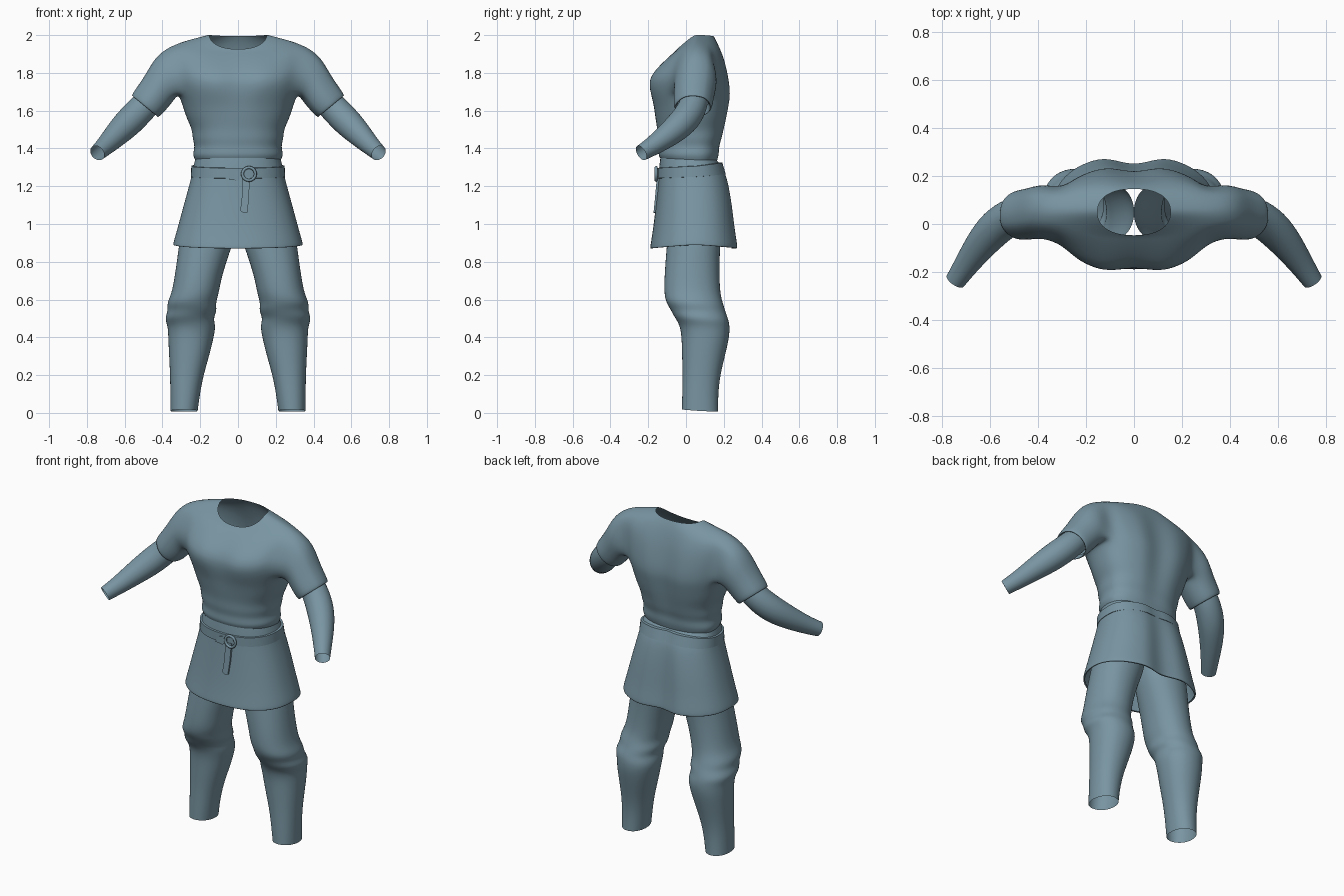
import bpy, bmesh, math
from mathutils import Vector

if "Cube" in bpy.data.objects:
    bpy.data.objects.remove(bpy.data.objects["Cube"])

N = 24
cloth = bpy.data.materials.new("blue_grey_cloth")
cloth.diffuse_color = (.19, .30, .36, 1)
cloth.use_nodes = True
cloth.node_tree.nodes["Principled BSDF"].inputs["Base Color"].default_value = cloth.diffuse_color


def ring(zf, zs, zb, hx, yf, yb, yc=0.05, p=2.3, gf=0.0, gb=0.0, cx=0.0, n=N):
    """Superellipse ring; separate heights front/side/back, grooves at x = 0."""
    pts = []
    for i in range(n):
        a = 2 * math.pi * i / n
        c, s = math.cos(a), math.sin(a)
        x = math.copysign(abs(c) ** (2 / p), c) * hx
        sy = math.copysign(abs(s) ** (2 / p), s)
        y = yc + sy * ((yb - yc) if s > 0 else (yc - yf))
        y -= math.copysign(1, s) * (gb if s > 0 else gf) * math.exp(-(x / 0.05) ** 2)
        z = zs + ((zb - zs) if s > 0 else (zf - zs)) * abs(s)
        pts.append(Vector((x + cx, y, z)))
    return pts


def finish(bm, name, subsurf=0, mirror=False, angle=180):
    bmesh.ops.recalc_face_normals(bm, faces=bm.faces)
    me = bpy.data.meshes.new(name)
    bm.to_mesh(me)
    bm.free()
    me.materials.append(cloth)
    ob = bpy.data.objects.new(name, me)
    bpy.context.collection.objects.link(ob)
    if mirror:
        ob.modifiers.new("Mirror", "MIRROR")
    if subsurf:
        m = ob.modifiers.new("Subsurf", "SUBSURF")
        m.levels = m.render_levels = subsurf
    bpy.ops.object.select_all(action="DESELECT")
    ob.select_set(True)
    bpy.context.view_layer.objects.active = ob
    bpy.ops.object.shade_smooth_by_angle(angle=math.radians(angle))
    return ob


def loft(rings, skip=lambda r, c: False):
    """Joins successive rings with quads, leaving out skipped cells."""
    bm = bmesh.new()
    vs = [[bm.verts.new(p) for p in r] for r in rings]
    n = len(rings[0])
    for r in range(len(vs) - 1):
        for c in range(n):
            if not skip(r, c):
                d = (c + 1) % n
                bm.faces.new((vs[r][c], vs[r][d], vs[r + 1][d], vs[r + 1][c]))
    return bm, vs


# Shirt body: z front/side/back, half width, y front/back, grooves front/back
body = [
    (1.35, 1.34, 1.33, .230, -.140, .168, 0, .005),
    (1.37, 1.37, 1.37, .243, -.149, .182, 0, .01),
    (1.41, 1.41, 1.41, .229, -.143, .182, 0, .012),
    (1.45, 1.45, 1.45, .243, -.153, .197, 0, .015),
    (1.50, 1.50, 1.50, .244, -.153, .209, 0, .02),
    (1.56, 1.56, 1.56, .275, -.164, .225, 0, .027),
    (1.63, 1.63, 1.63, .296, -.178, .239, .008, .033),
    (1.69, 1.69, 1.69, .318, -.200, .249, .02, .035),
    (1.77, 1.77, 1.77, .340, -.218, .238, .04, .035),
    (1.84, 1.85, 1.85, .355, -.150, .220, .02, .03),
    (1.895, 1.948, 1.91, .358, -.083, .196, .004, .018),
    (1.912, 1.980, 1.96, .255, -.060, .170, 0, .005),
    (1.925, 2.003, 1.995, .154, -.048, .147, 0, 0),
]
rings = [ring(*b[:6], gf=b[6], gb=b[7]) for b in body]
LO, HI, W = 7, 10, 2          # armhole rows and half width in columns


def armhole(r, c):
    near = lambda k: (c - k) % N
    return LO <= r < HI and (near(-W) < 2 * W or near(N // 2 - W) < 2 * W)


bm, vs = loft(rings, armhole)

# Sleeves grown from the armholes: top x,z, bottom x,z, y centre, half depth
sleeve = [
    (.440, 1.890, .335, 1.650, .055, .118),
    (.497, 1.778, .375, 1.600, .042, .112),
    (.570, 1.682, .418, 1.558, .037, .107),
    (.558, 1.674, .425, 1.566, .037, .090),
    (.530, 1.700, .405, 1.595, .037, .085),
]
for side in (1, -1):
    mid = 0 if side > 0 else N // 2
    cols = [(mid + k) % N for k in range(-W, W + 1)]
    loop = [vs[LO][c] for c in cols] + [vs[r][cols[-1]] for r in range(LO + 1, HI)]
    loop += [vs[HI][c] for c in reversed(cols)]
    loop += [vs[r][cols[0]] for r in range(HI - 1, LO, -1)]
    angles = [math.atan2((v.co.z - 1.81) / .125, (v.co.y - .04) / .1) for v in loop]
    prev = loop
    for tx, tz, bx, bz, y, hv in sleeve:
        cur = []
        for a in angles:
            s = math.sin(a)
            cur.append(bm.verts.new((side * ((tx + bx) / 2 + s * (tx - bx) / 2),
                                     y + hv * math.cos(a),
                                     (tz + bz) / 2 + s * (tz - bz) / 2)))
        for i in range(len(cur)):
            j = (i + 1) % len(cur)
            bm.faces.new((prev[i], prev[j], cur[j], cur[i]))
        prev = cur
finish(bm, "shirt", 2)

# Skirt of the tunic, with a groove at the back
skirt = [
    (1.36, 1.36, 1.345, .224, -.136, .163, .01),
    (1.30, 1.30, 1.30, .240, -.144, .202, .015),
    (1.24, 1.24, 1.24, .250, -.148, .232, .025),
    (1.10, 1.10, 1.10, .290, -.161, .258, .038),
    (.98, .98, .98, .322, -.175, .272, .045),
    (.90, .915, .90, .342, -.188, .286, .05),
    (.866, .886, .866, .348, -.194, .290, .05),
    (.873, .893, .873, .336, -.182, .274, .05),
]
bm, _ = loft([ring(*s[:6], gb=s[6], p=2.35) for s in skirt])
finish(bm, "skirt", 2)

# Belt band
belt = [
    (1.240, 1.248, 1.262, .238, -.140, .205),
    (1.242, 1.250, 1.264, .250, -.153, .217),
    (1.296, 1.306, 1.325, .247, -.153, .198),
    (1.298, 1.308, 1.327, .232, -.138, .180),
]
bm, _ = loft([ring(*b, gb=.015, n=48) for b in belt])
finish(bm, "belt", 0, angle=40)


# Hanging belt tongue and the small knot beside the buckle
def plate(name, outline, thick):
    bm = bmesh.new()
    bm.faces.new([bm.verts.new((x, -.154 - max(0, 1.24 - z) * .1, z)) for x, z in outline])
    g = bmesh.ops.extrude_face_region(bm, geom=bm.faces[:])
    for v in g["geom"]:
        if isinstance(v, bmesh.types.BMVert):
            v.co.y += thick
    finish(bm, name, 0, angle=30)


plate("belt_tongue", [(.022, 1.25), (.062, 1.25), (.058, 1.14), (.05, 1.062),
                      (.03, 1.058), (.012, 1.07), (.02, 1.14)], .015)
plate("belt_knot", [(.02, 1.285), (-.02, 1.275), (-.05, 1.235), (0, 1.23), (.02, 1.24)], .015)

# Round buckle
bpy.ops.mesh.primitive_torus_add(location=(.058, -.158, 1.265), rotation=(math.pi / 2, 0, 0),
                                 major_radius=.034, minor_radius=.008,
                                 major_segments=28, minor_segments=10)
bpy.context.object.name = "buckle"
bpy.context.object.data.materials.append(cloth)
bpy.ops.object.shade_smooth()

# Trouser legs: z, x inner/outer, y front/back
leg = [
    (.01, .212, .360, -.023, .172), (.10, .200, .360, -.022, .172),
    (.20, .181, .361, -.020, .182), (.32, .145, .368, -.024, .212),
    (.40, .126, .372, -.026, .231), (.46, .115, .374, -.037, .235),
    (.50, .129, .392, -.064, .227), (.54, .108, .372, -.085, .212),
    (.58, .116, .380, -.110, .200), (.63, .100, .354, -.119, .185),
    (.72, .084, .338, -.117, .180), (.85, .042, .320, -.107, .181),
    (.95, .006, .307, -.098, .191), (1.05, -.004, .275, -.085, .183),
]
bm, _ = loft([ring(z + .008, z, z - .004, (b - a) / 2, f, k, (f + k) / 2, 2.15,
                   cx=(a + b) / 2, n=16) for z, a, b, f, k in leg])
finish(bm, "trouser_legs", 2, mirror=True)

# Undersleeves: swept circles along the forearm
path = [((.455, .045, 1.67), .076), ((.505, .037, 1.615), .079), ((.575, -.01, 1.543), .081),
        ((.64, -.085, 1.478), .069), ((.70, -.17, 1.416), .053), ((.745, -.237, 1.376), .044)]
rings = []
for i, (c, r) in enumerate(path):
    t = Vector(path[min(i + 1, len(path) - 1)][0]) - Vector(path[max(i - 1, 0)][0])
    u = t.cross(Vector((0, 0, 1))).normalized()
    w = t.cross(u).normalized()
    rings.append([Vector(c) + r * (math.cos(a) * u + math.sin(a) * w)
                  for a in (2 * math.pi * k / 14 for k in range(14))])
bm, _ = loft(rings)
finish(bm, "undersleeves", 2, mirror=True)
